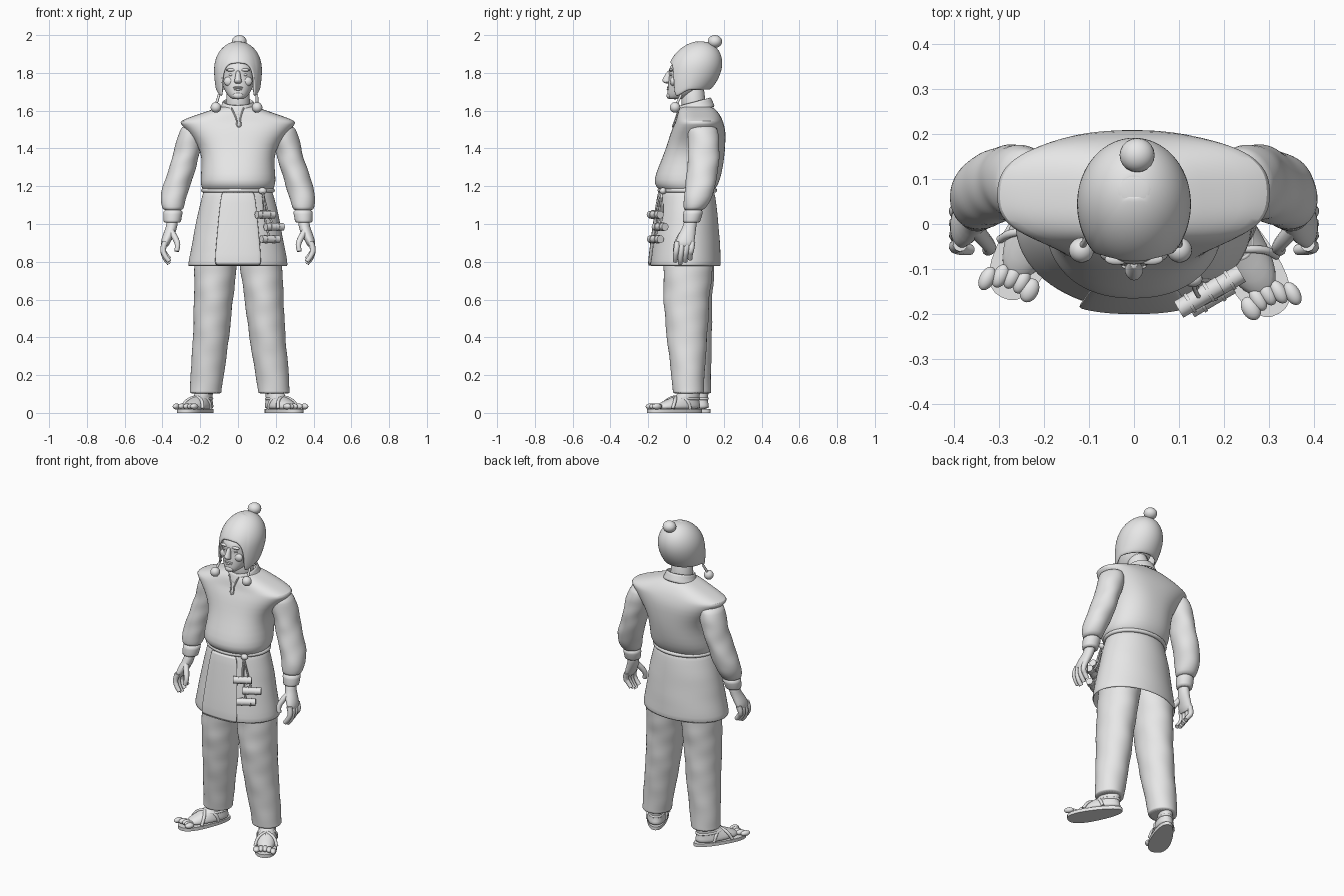
import bpy, bmesh, math
from mathutils import Matrix, Vector

if "Cube" in bpy.data.objects:
    bpy.data.objects.remove(bpy.data.objects["Cube"], do_unlink=True)

clay = bpy.data.materials.new("plain_grey")
clay.use_nodes = True
GREY = (0.8, 0.8, 0.8, 1)
clay.diffuse_color = GREY
clay.node_tree.nodes["Principled BSDF"].inputs["Base Color"].default_value = GREY
HERE = Matrix.Identity(4)


def finish(name, data, place=HERE):
    obj = bpy.data.objects.new(name, data)
    bpy.context.collection.objects.link(obj)
    data.materials.append(clay)
    obj.matrix_world = place
    return obj


def grid(name, rows, closed=True, caps=True, sub=1, thick=0, place=HERE):
    """Skin rows of points into a smooth surface."""
    bm = bmesh.new()
    vs = [[bm.verts.new(p) for p in row] for row in rows]
    n = len(rows[0])
    for lo, hi in zip(vs, vs[1:]):
        for i in range(n if closed else n - 1):
            k = (i + 1) % n
            bm.faces.new((lo[i], lo[k], hi[k], hi[i]))
    if caps:
        bm.faces.new(vs[0])
        bm.faces.new(vs[-1])
    bmesh.ops.recalc_face_normals(bm, faces=bm.faces)
    mesh = bpy.data.meshes.new(name)
    bm.to_mesh(mesh)
    bm.free()
    mesh.shade_smooth()
    mesh.set_sharp_from_angle(angle=math.radians(60))
    obj = finish(name, mesh, place)
    if thick:
        m = obj.modifiers.new("thickness", "SOLIDIFY")
        m.thickness, m.offset = thick, 0
    if sub:
        m = obj.modifiers.new("smooth", "SUBSURF")
        m.levels = m.render_levels = sub
    return obj


def power(v, e):
    return math.copysign(abs(v) ** e, v)


def loft(name, rings, n=28, e=1.0, e_top=None, arc=None, fold=0, tilt=0, **kw):
    """Rings are (z, centre x, centre y, radius x, radius y); e below 1 squares them."""
    a0, a1 = arc or (0, 2 * math.pi)
    rows = []
    for j, (z, cx, cy, rx, ry) in enumerate(rings):
        p = e + ((e_top or e) - e) * j / (len(rings) - 1)
        row = []
        for i in range(n):
            a = a0 + (a1 - a0) * i / (n - 1 if arc else n)
            f = 1 + fold * math.sin(3 * a + 31 * z) + fold * math.sin(2 * a - 57 * z)
            y = ry * f * power(math.sin(a), p)
            row.append((cx + rx * f * power(math.cos(a), p), cy + y, z + tilt * y))
        rows.append(row)
    return grid(name, rows, closed=not arc, **kw)


def span(z, rx, front, back):
    return z, 0, (front + back) / 2, rx, (back - front) / 2


def resample(rings, step):
    """Linear in-between rings, so that cloth folds have room."""
    out = []
    for a, b in zip(rings, rings[1:]):
        k = max(1, round(abs(b[0] - a[0]) / step))
        out += [tuple(p + (q - p) * i / k for p, q in zip(a, b)) for i in range(k)]
    return out + [rings[-1]]


def ball(name, at, size, place=HERE):
    bm = bmesh.new()
    bmesh.ops.create_uvsphere(bm, u_segments=20, v_segments=12, radius=1)
    mesh = bpy.data.meshes.new(name)
    bm.to_mesh(mesh)
    bm.free()
    mesh.shade_smooth()
    return finish(name, mesh, place @ Matrix.LocRotScale(Vector(at), None, Vector(size)))


def tube(name, pts, r, ends=1, cyclic=False, place=HERE):
    c = bpy.data.curves.new(name, "CURVE")
    c.dimensions, c.bevel_depth, c.bevel_resolution = "3D", r, 3
    c.resolution_u, c.use_fill_caps = 5, True
    s = c.splines.new("BEZIER")
    s.bezier_points.add(len(pts) - 1)
    for i, (b, p) in enumerate(zip(s.bezier_points, pts)):
        b.co = p
        b.handle_left_type = b.handle_right_type = "AUTO"
        b.radius = 1 + (ends - 1) * i / (len(pts) - 1)
    s.use_cyclic_u = cyclic
    return finish(name, c, place)


def ellipse(z, cx, cy, rx, ry, n=16):
    return [(cx + rx * math.cos(t), cy + ry * math.sin(t), z)
            for t in (2 * math.pi * i / n for i in range(n))]


# Tunic: bloused body with wide shoulder caps
loft("tunic_body", [span(*r) for r in (
    (1.16, .17, -.125, .14), (1.185, .185, -.145, .155), (1.21, .2, -.17, .172),
    (1.26, .198, -.163, .188), (1.35, .19, -.125, .202), (1.42, .212, -.1, .21),
    (1.49, .268, -.08, .21), (1.53, .303, -.062, .2), (1.545, .308, -.055, .194),
    (1.568, .25, -.048, .185), (1.6, .15, -.04, .165), (1.63, .075, -.02, .135))],
    n=40, e=.95, e_top=.72, fold=.006)
loft("tunic_collar", [span(1.595, .1, -.045, .15), span(1.62, .082, -.035, .137),
                      span(1.65, .078, -.028, .128)], tilt=.26, caps=False, thick=.012)
tube("neck_opening", [(-.035, -.037, 1.615), (-.01, -.055, 1.56), (.006, -.071, 1.515),
                      (.012, -.055, 1.56), (.03, -.037, 1.615)], .004)

# Skirt of the tunic with an overlapping front panel
SKIRT = ((1.175, .178, -.133, .146), (1.05, .21, -.152, .163),
         (.9, .238, -.174, .175), (.776, .262, -.188, .182))
loft("tunic_skirt", resample([span(*r) for r in SKIRT], .05), n=40, caps=False, thick=.01, fold=.004)
mid = -math.pi / 2
loft("front_panel", [span(z, rx + .01, f - .012, b) for z, rx, f, b in SKIRT],
     n=12, e=.85, arc=(mid - .42, mid + .42), caps=False, thick=.008)
tube("belt", ellipse(1.178, 0, .007, .183, .146), .012, cyclic=True)

# Toggles hanging from the belt
ball("belt_knot", (.13, -.122, 1.175), (.022, .018, .018))
for i, (x, y, z) in enumerate(((.145, -.163, 1.05), (.192, -.137, .985), (.17, -.162, .92))):
    along = Vector((.046, .027, 0))
    at = Vector((x, y, z))
    tube("toggle_%d" % i, [at - along, at + along], .021)
    for side in (-.45, .45):
        tube("toggle_band", [at + along * (side - .07), at + along * (side + .07)], .024)
    tube("toggle_cord", [(.13, -.13, 1.175), ((x + .13) / 2, y + .012, z + .07), (x, y, z)], .005)

# Head and face
loft("neck", [span(1.56, .075, -.02, .12), span(1.64, .062, -.025, .1),
              span(1.76, .06, -.03, .1)], fold=.01)
loft("head", [span(*r) for r in (
    (1.66, .025, -.088, -.03), (1.668, .042, -.097, 0), (1.69, .062, -.1, .05),
    (1.72, .077, -.097, .08), (1.755, .087, -.095, .1), (1.785, .09, -.088, .12),
    (1.815, .09, -.094, .13), (1.85, .085, -.078, .13), (1.9, .065, -.02, .11))], e=.95)
loft("nose", [span(*r) for r in (
    (1.743, .012, -.108, -.08), (1.75, .022, -.122, -.08), (1.76, .02, -.13, -.08),
    (1.785, .013, -.114, -.075), (1.815, .011, -.097, -.075))], n=14)
ball("chin", (0, -.088, 1.68), (.028, .015, .018))
ball("upper_lip", (0, -.094, 1.723), (.028, .008, .005))
ball("lower_lip", (0, -.094, 1.713), (.024, .008, .006))
for s in (-1, 1):
    ball("eye", (s * .035, -.075, 1.79), (.015, .01, .007))
    ball("brow", (s * .037, -.078, 1.815), (.028, .013, .008))
    ball("cheek", (s * .046, -.066, 1.755), (.03, .019, .026))

# Knitted cap: the rim dips into flaps beside the face
RIM = ((0, 1.852), (22, 1.846), (36, 1.82), (45, 1.755), (50, 1.69), (56, 1.674),
       (64, 1.68), (85, 1.708), (181, 1.712))
CROWN, WIDEST = 1.962, 1.82


def rim_height(deg):
    for (a, p), (b, q) in zip(RIM, RIM[1:]):
        if deg < b:
            return p + (q - p) * (deg - a) / (b - a)


def cap_point(i, t, n=64):
    deg = 360 * i / n
    a = math.radians(deg)
    z = CROWN + (rim_height(min(deg, 360 - deg)) - CROWN) * t
    h = (z - WIDEST) / (CROWN - WIDEST)
    back = max(0, -math.cos(a))
    f = math.sqrt(max(0, 1 - h * h)) if h > 0 else 1 - (.14 + .3 * back) * h * h
    return .121 * f * math.sin(a), .046 + .22 * (z - WIDEST) - .137 * f * math.cos(a), z


grid("cap", [[cap_point(i, 1 - math.cos(math.pi / 2 * j / 14)) for i in range(64)]
             for j in range(1, 15)], caps=False, thick=.012)
ball("cap_crown", (0, .077, 1.958), (.04, .04, .008))
ball("top_bobble", (.007, .153, 1.966), (.039, .038, .034))
for s, x in ((-1, -.117), (1, .101)):
    tube("flap_cord", [(s * .1, -.025, 1.685), (x, -.052, 1.63)], .007)
    ball("flap_bobble", (x, -.058, 1.617), (.028, .028, .028))

SLEEVE = ((1.525, .235, .085, .06, .075), (1.45, .252, .094, .074, .084),
          (1.38, .27, .095, .07, .083), (1.3, .293, .088, .071, .083),
          (1.2, .326, .077, .073, .08), (1.13, .344, .06, .068, .073),
          (1.085, .345, .045, .058, .06), (1.07, .345, .038, .047, .05))
PALM = ((1.04, .345, .028, .031, .036), (.985, .35, .02, .03, .035), (.945, .366, .004, .032, .046),
        (.905, .384, -.005, .027, .051), (.875, .39, -.008, .019, .047))
LEG = ((.95, .105, .012, .115, .125), (.78, .12, .012, .113, .132), (.6, .134, .002, .104, .122),
       (.4, .149, .005, .096, .108), (.22, .17, .01, .09, .09), (.12, .18, .012, .084, .083),
       (.11, .181, .012, .084, .083), (.1, .181, .012, .083, .082))

for s, side, dy, turn in ((1, "left", 0, 31), (-1, "right", .045, 27)):
    flip = Matrix.Diagonal((s, 1, 1, 1))

    # Sleeve, cuff and hand
    def mirrored(rings):
        return [(z, s * cx, cy, rx, ry) for z, cx, cy, rx, ry in rings]

    loft(side + "_sleeve", resample(mirrored(SLEEVE), .03), fold=.022)
    loft(side + "_cuff", mirrored(((1.08, .344, .04, .051, .053), (1.055, .345, .037, .052, .052),
                                   (1.015, .348, .029, .046, .046), (1.005, .348, .028, .046, .046))))
    loft(side + "_palm", mirrored(PALM), n=18)
    for k in range(4):
        y = -.045 + .026 * k
        low = .79 + .012 * abs(k - 1)
        tube(side + "_finger", [flip @ Vector(p) for p in (
            (.386, y, .905), (.396, y - .006, .86), (.385, y - .01, low + .028),
            (.364, y - .012, low))], .0165, .75)
    tube(side + "_thumb", [flip @ Vector(p) for p in (
        (.354, -.01, .96), (.33, -.038, .92), (.32, -.052, .89), (.325, -.058, .855))], .018, .7)

    # Trouser leg, leaning to its ankle
    leg = [(z, s * cx + .012 * (.95 - z), cy + dy * (.95 - z), rx, ry) for z, cx, cy, rx, ry in LEG]
    loft(side + "_trouser_leg", resample(leg, .04), fold=.015)

    # Sandalled foot, turned outward
    heel = (.182, .035, 0) if s > 0 else (-.17, .08, 0)
    place = Matrix.Translation(heel) @ Matrix.Rotation(s * math.radians(turn), 4, "Z")

    def outline(z):
        pts = []
        for i in range(32):
            a = 2 * math.pi * i / 32
            c, w = power(math.cos(a), .85), power(math.sin(a), .85)
            pts.append((.06 * c * (1 - .22 * w), -.11 + .163 * w, z))
        return pts

    grid(side + "_sole", [outline(0), outline(.02)], sub=0, place=place)
    loft(side + "_foot", [(.016, 0, -.095, .056, .138), (.035, 0, -.092, .059, .136),
                          (.058, 0, -.077, .052, .114), (.08, 0, -.045, .044, .08),
                          (.105, 0, -.015, .04, .056), (.17, 0, 0, .038, .047)],
         n=24, e=.9, place=place)
    for k in range(5):
        x = (k - 2) * .024
        ball(side + "_toe", (s * x, -.222 - .2 * x - 8 * x * x, .034),
             (.017 if k else .02, .028, .016), place)
    for d in (-1, 1):
        tube(side + "_cross_strap", [(d * .062, -.16, .022), (d * .044, -.135, .064),
                                     (0, -.105, .083), (-d * .046, -.065, .066),
                                     (-d * .052, -.045, .022)], .009, place=place)
    tube(side + "_heel_strap", ellipse(.075, 0, -.045, .043, .08), .007, cyclic=True, place=place)
